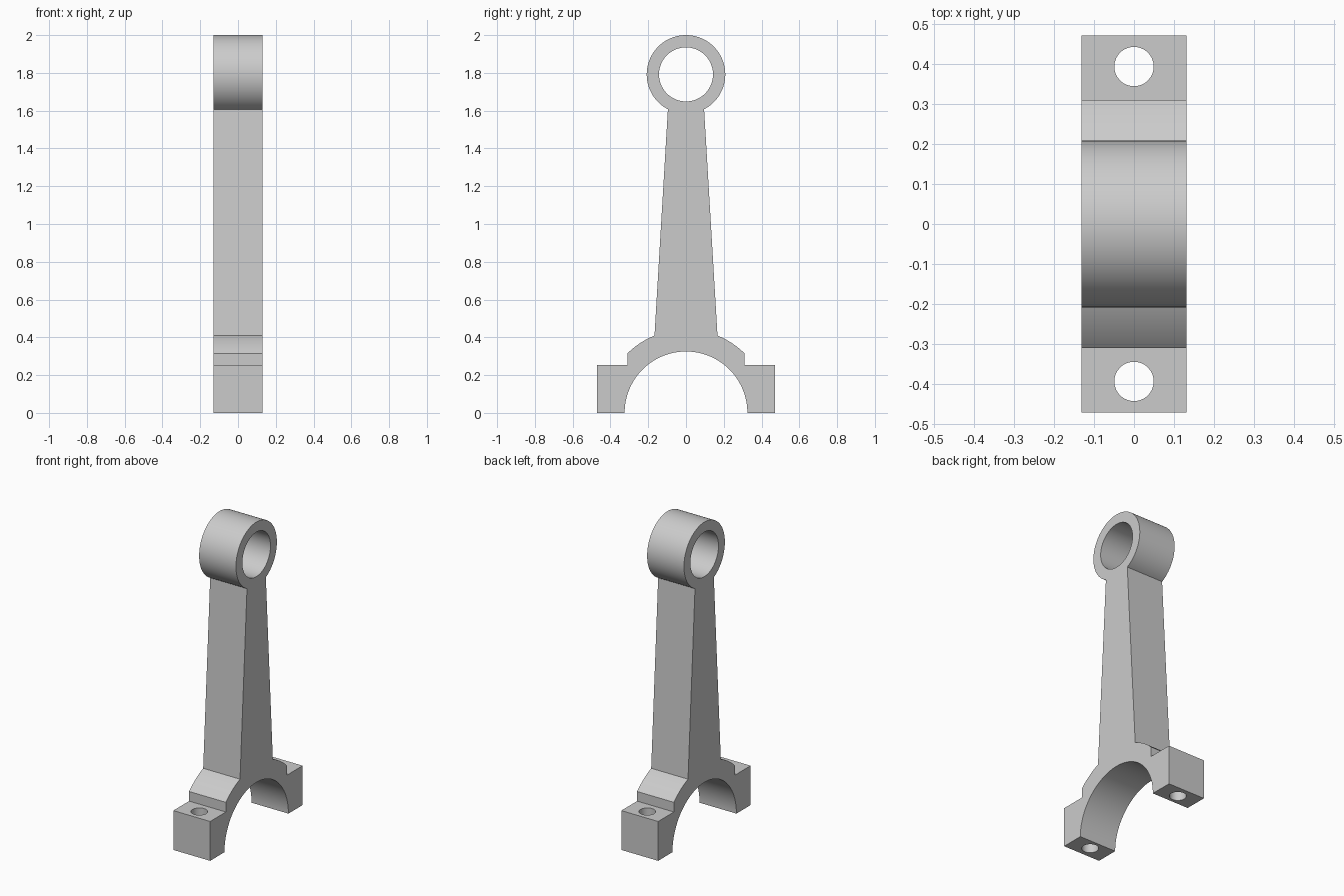
import bpy, bmesh
from math import sin, cos, pi, atan2
from mathutils import Vector

if "Cube" in bpy.data.objects:
    bpy.data.objects.remove(bpy.data.objects["Cube"])

HALF_W = 0.131                      # half thickness along x
PIN_Z, PIN_R, PIN_BORE = 1.792, 0.208, 0.143
CRANK_R, CRANK_BORE = 0.442, 0.325
BOLT_Y, BOLT_R = 0.393, 0.049


def arc(cz, r, a0, a1, n):
    """Points (y, z) on an arc around (0, cz)."""
    return [(r * cos(a0 + (a1 - a0) * i / n), cz + r * sin(a0 + (a1 - a0) * i / n))
            for i in range(n + 1)]


def cutter(name, radius, depth, loc, rot=(0, 0, 0), sides=64):
    bpy.ops.mesh.primitive_cylinder_add(vertices=sides, radius=radius, depth=depth,
                                        location=loc, rotation=rot)
    ob = bpy.context.object
    ob.name = name
    ob.hide_render = True
    return ob


# Right half of the outline, bottom to top: lug, shoulder arc, shank, small-end arc
right = [(CRANK_BORE, 0), (0.47, 0), (0.47, 0.253), (0.31, 0.253)]
right += arc(0, CRANK_R, atan2(0.315, 0.31), atan2(0.41, 0.167), 10)
right += arc(PIN_Z, PIN_R, atan2(-0.185, 0.096), pi / 2, 48)
left = [(-y, z) for y, z in reversed(right[:-1])]
crank_arc = arc(0, CRANK_BORE, pi, 0, 64)[1:-1]
outline = right + left + crank_arc

# Rod body extruded across its thickness
bm = bmesh.new()
face = bm.faces.new([bm.verts.new((-HALF_W, y, z)) for y, z in outline])
ext = bmesh.ops.extrude_face_region(bm, geom=[face])
bmesh.ops.translate(bm, vec=Vector((2 * HALF_W, 0, 0)),
                    verts=[g for g in ext["geom"] if isinstance(g, bmesh.types.BMVert)])
bmesh.ops.recalc_face_normals(bm, faces=bm.faces)
mesh = bpy.data.meshes.new("connecting_rod")
bm.to_mesh(mesh)
bm.free()
rod = bpy.data.objects.new("connecting_rod", mesh)
bpy.context.collection.objects.link(rod)

# Pin bore and the two bolt holes
cutters = [cutter("pin_bore_cutter", PIN_BORE, 1, (0, 0, PIN_Z), (0, pi / 2, 0), 96)]
for side, s in (("left", -1), ("right", 1)):
    cutters.append(cutter(f"bolt_hole_cutter_{side}", BOLT_R, 0.8, (0, s * BOLT_Y, 0.1)))

bpy.ops.object.select_all(action='DESELECT')
rod.select_set(True)
bpy.context.view_layer.objects.active = rod
for c in cutters:
    mod = rod.modifiers.new(c.name, 'BOOLEAN')
    mod.operation = 'DIFFERENCE'
    mod.solver = 'EXACT'
    mod.object = c
    bpy.ops.object.modifier_apply(modifier=mod.name)
    bpy.data.objects.remove(c, do_unlink=True)

bpy.ops.object.shade_smooth_by_angle(angle=pi / 7)
